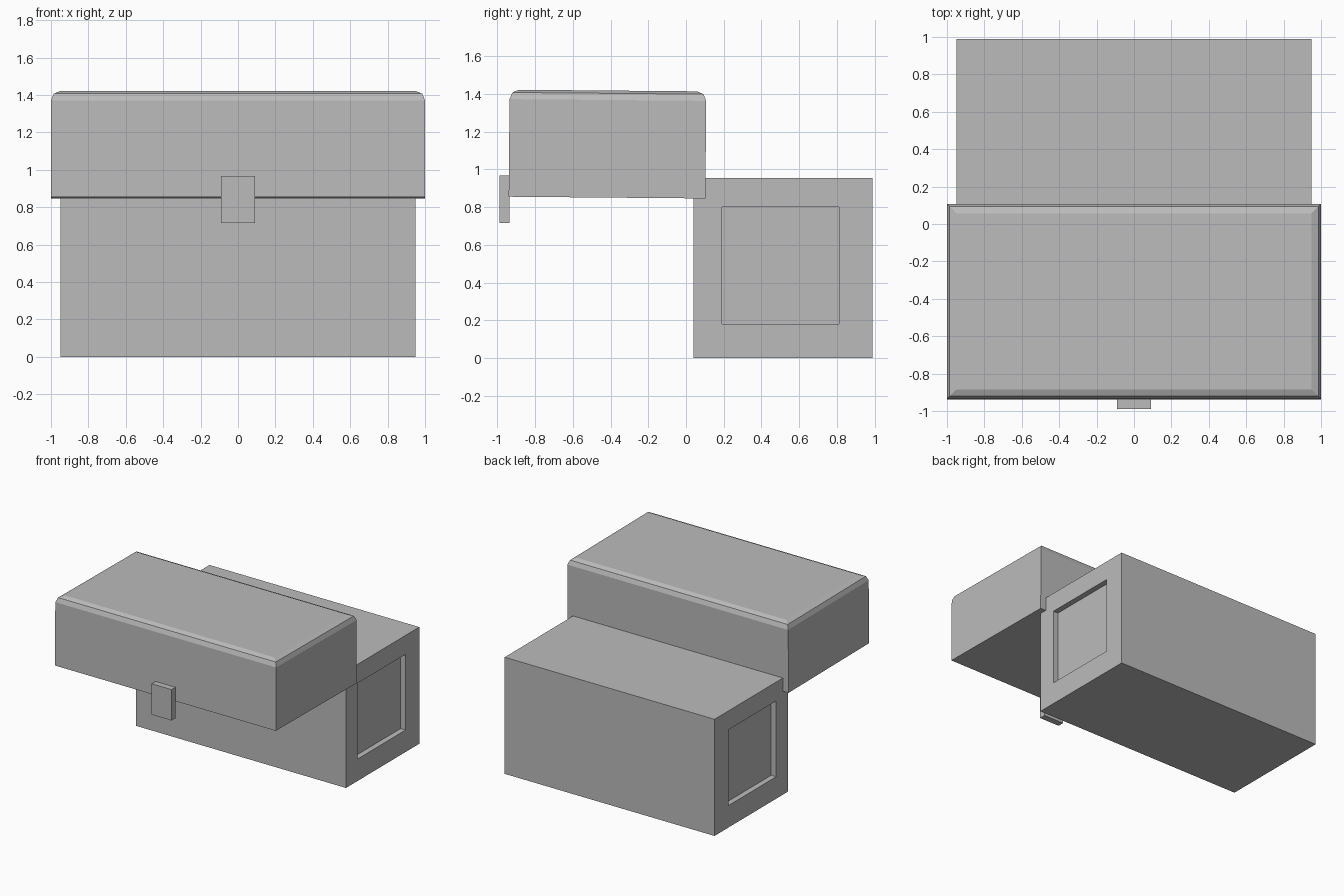
import bpy, bmesh, math
from mathutils import Matrix, Vector

default = bpy.data.objects.get("Cube")
if default:
    bpy.data.objects.remove(default, do_unlink=True)

# Single plain grey
GREY = (0.5, 0.5, 0.5, 1.0)
mat = bpy.data.materials.new("plain grey")
mat.use_nodes = True
mat.diffuse_color = GREY
mat.node_tree.nodes["Principled BSDF"].inputs["Base Color"].default_value = GREY


def box_mesh(size):
    bm = bmesh.new()
    bmesh.ops.create_cube(bm, size=1.0)
    bmesh.ops.scale(bm, vec=size, verts=bm.verts)
    return bm


def finish(bm, name, location):
    mesh = bpy.data.meshes.new(name)
    bm.to_mesh(mesh)
    bm.free()
    mesh.materials.append(mat)
    obj = bpy.data.objects.new(name, mesh)
    obj.location = location
    bpy.context.collection.objects.link(obj)
    return obj


# Chest body with a square recess sunk into each end
bm = box_mesh((1.9, 0.948, 0.955))
bm.normal_update()
for end in [f for f in bm.faces if abs(f.normal.x) > 0.9]:
    direction = end.normal.copy()
    bmesh.ops.inset_region(bm, faces=[end], thickness=0.163, use_even_offset=True)
    # square up the opening, then push it in
    for v in end.verts:
        v.co.y = math.copysign(0.31, v.co.y) - 0.014
        v.co.z = math.copysign(0.31, v.co.z) + 0.0125
    hole = bmesh.ops.extrude_discrete_faces(bm, faces=[end])["faces"][0]
    bmesh.ops.translate(bm, vec=direction * -0.045, verts=hole.verts)
finish(bm, "chest_body", (0, 0.514, 0.4775))

# Lid with rounded top edges, tipped very slightly and pushed forward
bm = box_mesh((2.0, 1.042, 0.567))
top_edges = [e for e in bm.edges if all(v.co.z > 0 for v in e.verts)]
bmesh.ops.bevel(bm, geom=top_edges, offset=0.05, offset_type='OFFSET',
                segments=2, profile=0.5, affect='EDGES')
bmesh.ops.rotate(bm, cent=Vector(), matrix=Matrix.Rotation(math.radians(-0.5), 3, 'X'),
                 verts=bm.verts)
finish(bm, "lid", (0, -0.416, 1.134))

# Latch plate on the front of the lid
bm = box_mesh((0.18, 0.052, 0.253))
finish(bm, "latch", (0, -0.962, 0.8415))
